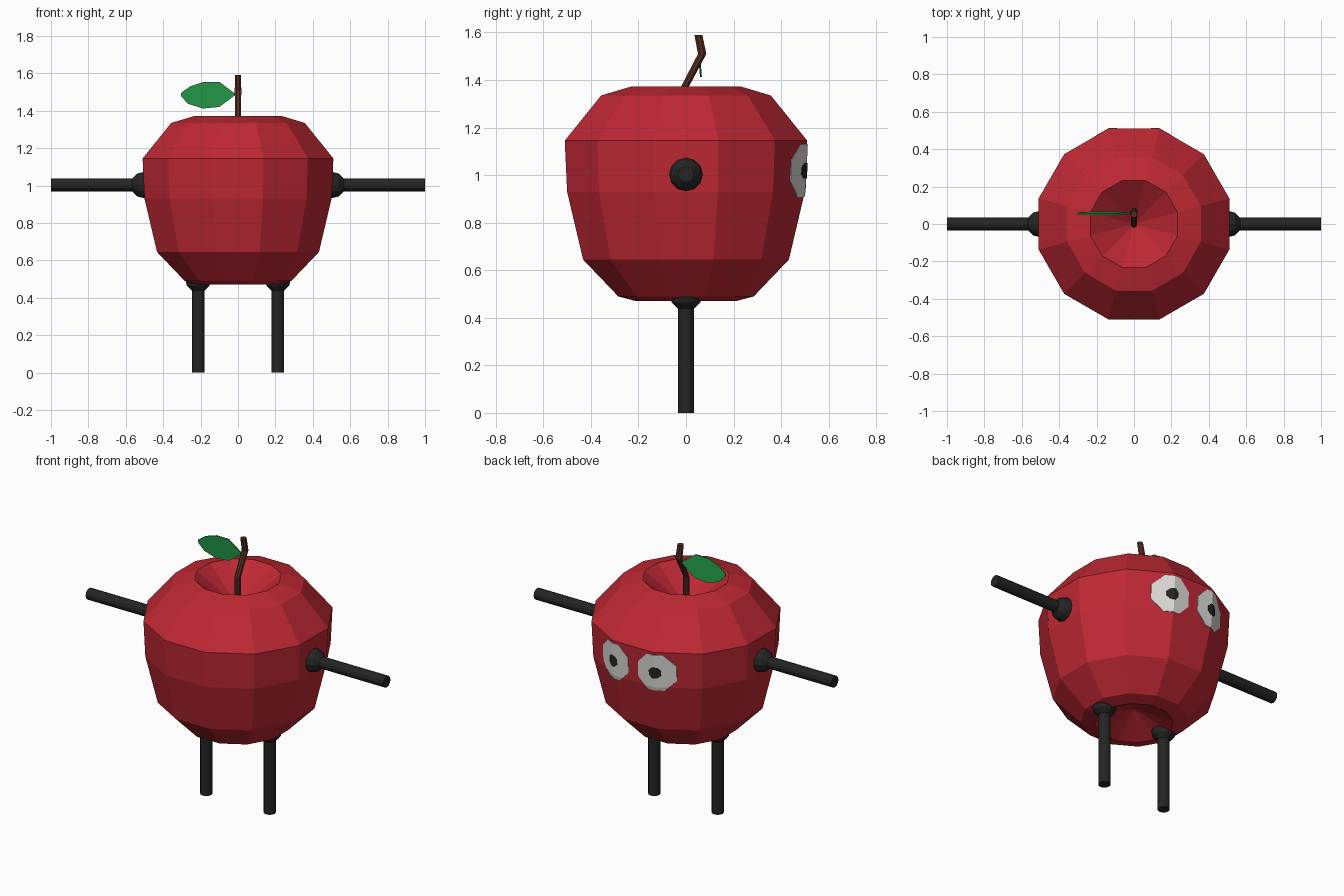
import bpy, bmesh, math
from mathutils import Matrix, Vector

if "Cube" in bpy.data.objects:
    bpy.data.objects.remove(bpy.data.objects["Cube"])


def material(name, rgb):
    m = bpy.data.materials.new(name)
    m.diffuse_color = (*rgb, 1)
    m.use_nodes = True
    m.node_tree.nodes["Principled BSDF"].inputs["Base Color"].default_value = m.diffuse_color
    return m


RED = material("apple red", (0.52, 0.021, 0.034))
BLACK = material("soft black", (0.018, 0.018, 0.019))
GREEN = material("leaf green", (0.018, 0.33, 0.07))
BROWN = material("stem brown", (0.085, 0.027, 0.014))
WHITE = material("eye white", (0.72, 0.71, 0.69))


def finish(bm, name, mat):
    bmesh.ops.recalc_face_normals(bm, faces=bm.faces)
    mesh = bpy.data.meshes.new(name)
    bm.to_mesh(mesh)
    bm.free()
    mesh.materials.append(mat)
    ob = bpy.data.objects.new(name, mesh)
    bpy.context.collection.objects.link(ob)
    return ob


def stack(name, mat, rings, sides, phase=0.0, matrix=Matrix()):
    """Loft circles (radius, z, y offset) into a closed solid; radius 0 is a point."""
    bm = bmesh.new()
    loops = []
    for r, z, y in rings:
        n = sides if r > 0 else 1
        loops.append([bm.verts.new((r * math.cos(phase + math.tau * i / sides),
                                    y + r * math.sin(phase + math.tau * i / sides), z))
                      for i in range(n)])
    for a, b in zip(loops, loops[1:]):
        for i in range(sides):
            j = (i + 1) % sides
            if len(a) == 1:
                bm.faces.new((a[0], b[j], b[i]))
            elif len(b) == 1:
                bm.faces.new((a[i], a[j], b[0]))
            else:
                bm.faces.new((a[i], a[j], b[j], b[i]))
    for end in (loops[0], loops[-1]):
        if len(end) > 1:
            bm.faces.new(end)
    bm.transform(matrix)
    return finish(bm, name, mat)


# Apple body: twelve sides, dented at top and bottom (distance to flat, height)
PROFILE = [(0, 0.56), (0.21, 0.47), (0.285, 0.49), (0.433, 0.645), (0.50, 0.93),
           (0.51, 1.145), (0.357, 1.335), (0.233, 1.372), (0, 1.19)]
C15 = math.cos(math.radians(15))
stack("apple_body", RED, [(r / C15, z, 0) for r, z in PROFILE], 12, math.radians(15))

# Bent stem
stack("stem", BROWN, [(0.018, 1.17, -0.003), (0.018, 1.375, -0.003),
                      (0.019, 1.51, 0.068), (0.018, 1.59, 0.052)], 8, math.pi / 8)

# Leaf: thin upright plate
OUTLINE = [(-0.01, 1.487), (-0.10, 1.555), (-0.182, 1.555), (-0.257, 1.53), (-0.305, 1.495),
           (-0.305, 1.478), (-0.267, 1.437), (-0.187, 1.412), (-0.10, 1.42)]
bm = bmesh.new()
leaf = bm.faces.new([bm.verts.new((x, 0.053 - 0.08 * (z - 1.485), z)) for x, z in OUTLINE])
ext = bmesh.ops.extrude_face_region(bm, geom=[leaf], use_keep_orig=True)
bmesh.ops.translate(bm, vec=(0, 0.008, 0),
                    verts=[v for v in ext["geom"] if isinstance(v, bmesh.types.BMVert)])
finish(bm, "leaf", GREEN)


# Limbs with ball joints; local +z points outward along the limb
def limb(name, joint, direction, length):
    m = Matrix.Translation(joint) @ Vector(direction).to_track_quat('Z', 'Y').to_matrix().to_4x4()
    ball = [(0.07 * math.sin(math.pi * k / 6) if 0 < k < 6 else 0,
             -0.07 * math.cos(math.pi * k / 6), 0) for k in range(7)]
    stack(name + "_joint", BLACK, ball, 12, 0, m)
    stack(name, BLACK, [(0.034, 0, 0), (0.034, length, 0)], 12, 0, m)


for side, s in (("right", 1), ("left", -1)):
    limb(side + "_arm", (s * 0.505, 0, 1.003), (s, 0, 0), 0.495)
    limb(side + "_leg", (s * 0.213, 0, 0.50), (0, 0, -1), 0.50)


# Eyes: thin patches that follow the faceted body on the +y side
def surface_y(x, z):
    for (r0, z0), (r1, z1) in zip(PROFILE[3:5], PROFILE[4:6]):
        if z <= z1:
            break
    a = r0 + (r1 - r0) * (z - z0) / (z1 - z0)
    return min(a, (a - abs(x) * 0.5) / math.cos(math.pi / 6))


def patch(name, mat, cx, cz, rx, rz, lift):
    bm = bmesh.new()
    bm.faces.new([bm.verts.new((cx + rx * math.cos(math.tau * (i + 0.5) / 8) / math.cos(math.pi / 8), 0,
                                cz + rz * math.sin(math.tau * (i + 0.5) / 8) / math.cos(math.pi / 8)))
                  for i in range(8)])
    # fold lines along the body edges
    for co, no in (((math.copysign(0.1355, cx), 0, 0), (1, 0, 0)), ((0, 0, 0.93), (0, 0, 1))):
        bmesh.ops.bisect_plane(bm, geom=bm.verts[:] + bm.edges[:] + bm.faces[:],
                               plane_co=co, plane_no=no)
    for v in bm.verts:
        v.co.y = surface_y(v.co.x, v.co.z) + lift
    bmesh.ops.recalc_face_normals(bm, faces=bm.faces)
    if sum(f.normal.y for f in bm.faces) < 0:
        bmesh.ops.reverse_faces(bm, faces=bm.faces)
    ext = bmesh.ops.extrude_face_region(bm, geom=bm.faces[:], use_keep_orig=True)
    bmesh.ops.translate(bm, vec=(0, -0.006, 0),
                        verts=[v for v in ext["geom"] if isinstance(v, bmesh.types.BMVert)])
    finish(bm, name, mat)


for side, s in (("right", 1), ("left", -1)):
    patch(side + "_eye", WHITE, s * 0.14, 1.018, 0.107, 0.11, 0.003)
    patch(side + "_pupil", BLACK, s * 0.14, 1.018, 0.033, 0.033, 0.006)
